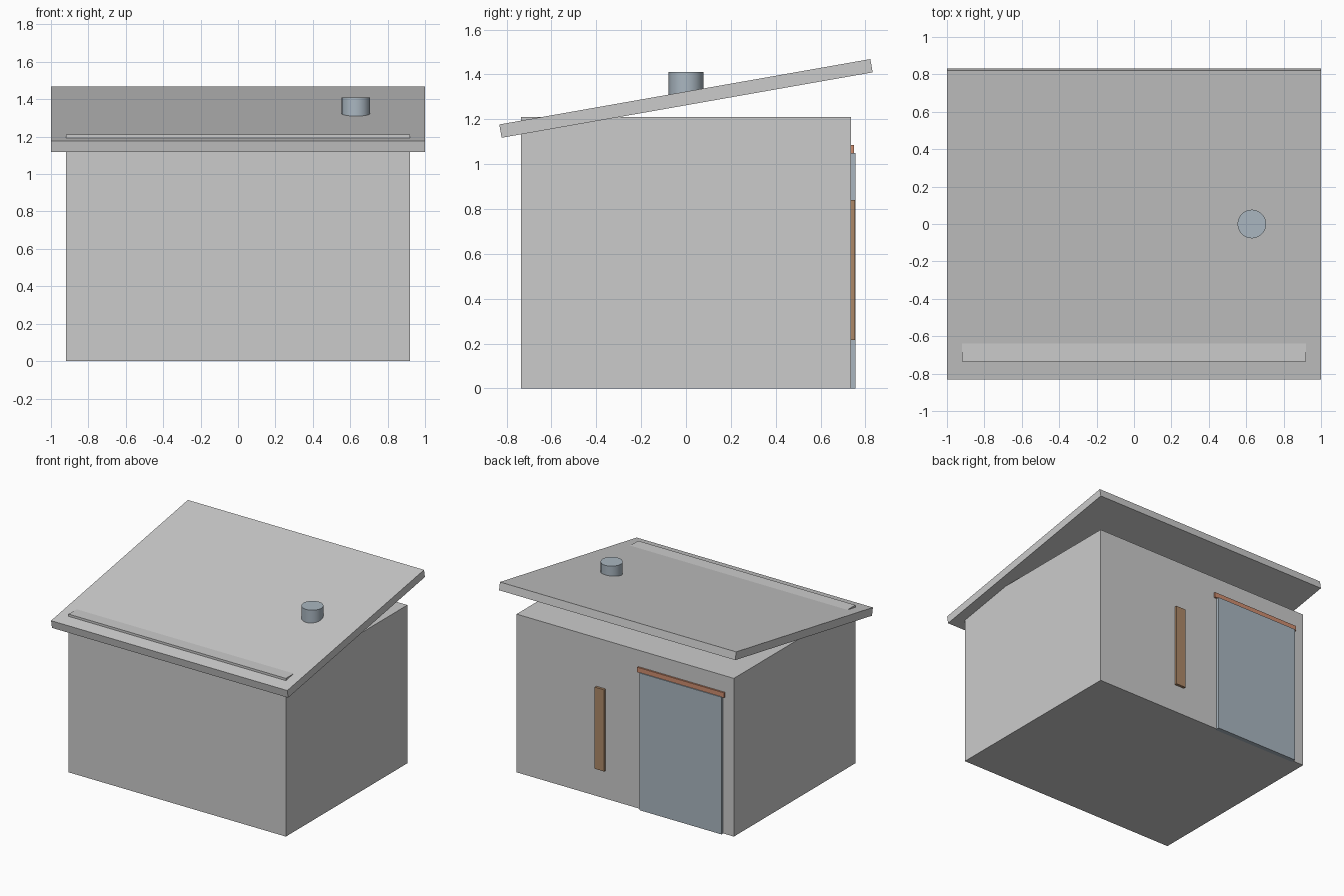
import bpy
import math

if "Cube" in bpy.data.objects:
    bpy.data.objects.remove(bpy.data.objects["Cube"])


def material(name, rgb):
    m = bpy.data.materials.new(name)
    m.diffuse_color = (*rgb, 1.0)
    m.use_nodes = True
    m.node_tree.nodes["Principled BSDF"].inputs["Base Color"].default_value = m.diffuse_color
    return m


def box(name, lo, hi, mat=None, tilt=0.0):
    """Box between two corners, optionally tilted about its own x axis."""
    bpy.ops.mesh.primitive_cube_add(
        size=1, location=[(a + b) / 2 for a, b in zip(lo, hi)])
    ob = bpy.context.object
    ob.name = name
    ob.scale = [b - a for a, b in zip(lo, hi)]
    bpy.ops.object.transform_apply(location=False, rotation=False, scale=True)
    ob.rotation_euler.x = tilt
    if mat:
        ob.data.materials.append(mat)
    return ob


steel = material("blue_grey_metal", (0.40, 0.47, 0.53))
rust = material("rust_red", (0.62, 0.27, 0.16))
wood = material("brown_wood", (0.42, 0.25, 0.14))

# Hut body, its front top edge pokes through the roof
box("hut_body", (-0.92, -0.735, 0), (0.92, 0.735, 1.211))

# Single-pitch roof rising towards the back
box("roof", (-1, -0.84, 1.263), (1, 0.84, 1.323), tilt=math.radians(10))

# Back wall: door, lintel strip above it, narrow window slat
box("door", (-0.83, 0.72, 0), (-0.135, 0.755, 1.05), steel)
box("door_lintel", (-0.845, 0.72, 1.047), (-0.11, 0.748, 1.085), rust)
box("window_slat", (0.165, 0.72, 0.215), (0.245, 0.754, 0.84), wood)

# Roof vent
bpy.ops.mesh.primitive_cylinder_add(
    vertices=20, radius=0.077, depth=0.13, location=(0.63, 0, 1.345))
vent = bpy.context.object
vent.name = "roof_vent"
vent.data.materials.append(steel)
bpy.ops.object.shade_smooth_by_angle(angle=math.radians(30))
